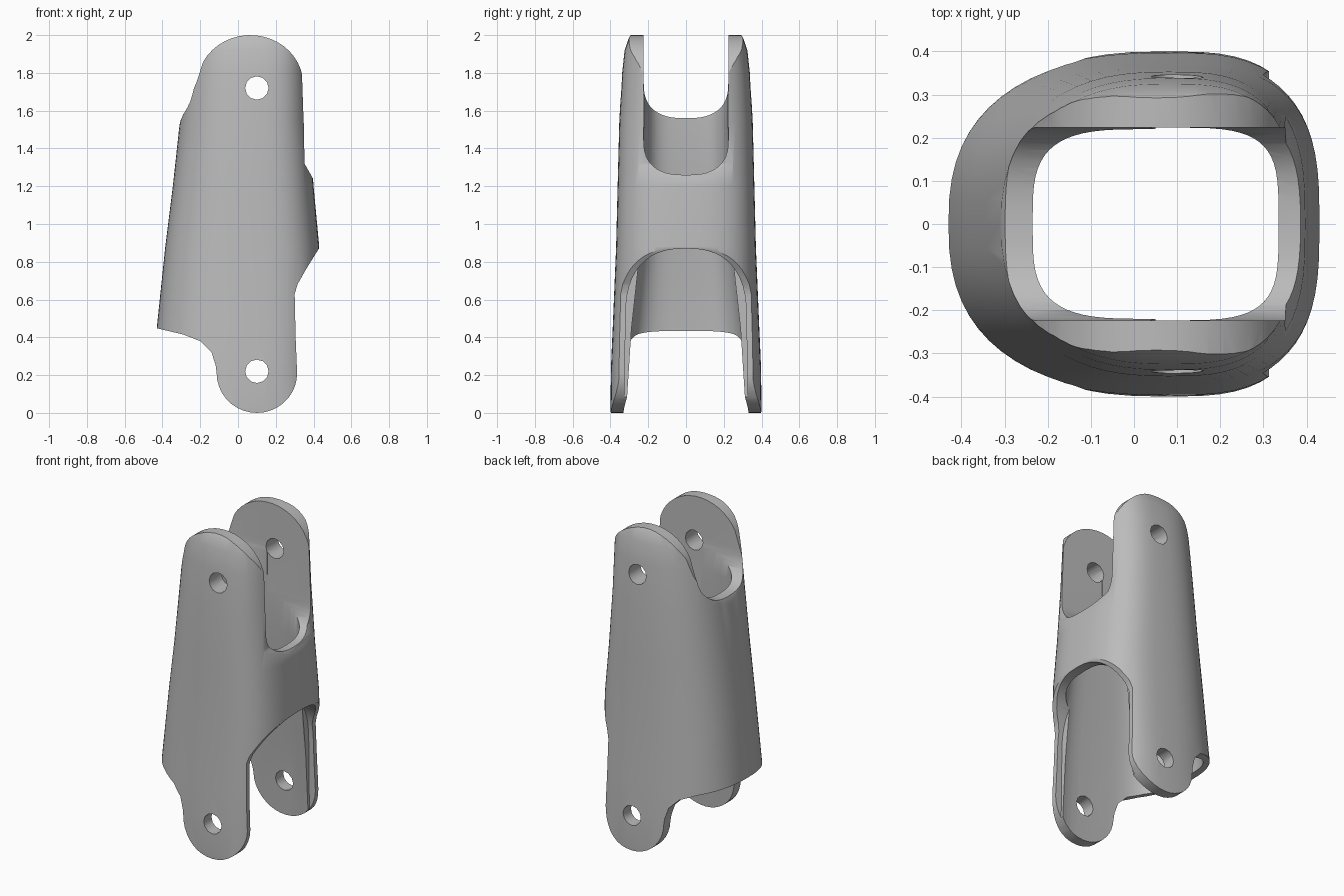
import bpy, bmesh
from math import sin, cos, pi
from mathutils import Vector

default = bpy.data.objects.get("Cube")
if default:
    bpy.data.objects.remove(default, do_unlink=True)

grey = bpy.data.materials.new("matte_grey")
grey.use_nodes = True
grey.diffuse_color = (0.5, 0.5, 0.5, 1)
grey.node_tree.nodes["Principled BSDF"].inputs["Base Color"].default_value = (0.5, 0.5, 0.5, 1)


def make_object(name, bm):
    bmesh.ops.recalc_face_normals(bm, faces=bm.faces)
    mesh = bpy.data.meshes.new(name)
    bm.to_mesh(mesh)
    bm.free()
    mesh.materials.append(grey)
    obj = bpy.data.objects.new(name, mesh)
    bpy.context.collection.objects.link(obj)
    return obj


def power(value, exponent):
    return abs(value) ** exponent * (1 if value >= 0 else -1)


def loft(name, sections, centre, n_left, n_right, count=64):
    """Rounded-box rings (z, x min, x max, half depth) bridged into a solid."""
    bm = bmesh.new()
    rings = []
    for z, x0, x1, depth in sections:
        ring = []
        for i in range(count):
            a = 2 * pi * i / count
            c, s = cos(a), sin(a)
            n = n_right if c > 0 else n_left
            reach = x1 - centre if c > 0 else centre - x0
            ring.append(bm.verts.new((centre + reach * power(c, 2 / n),
                                      depth * power(s, 2 / n), z)))
        rings.append(ring)
    for low, high in zip(rings, rings[1:]):
        for i in range(count):
            j = (i + 1) % count
            bm.faces.new((low[i], low[j], high[j], high[i]))
    bm.faces.new(rings[0][::-1])
    bm.faces.new(rings[-1])
    return make_object(name, bm)


def prism(name, points, start, offset):
    """Extrude a closed outline of 3D points."""
    bm = bmesh.new()
    face = bm.faces.new([bm.verts.new(Vector(p) + Vector(start)) for p in points])
    extruded = bmesh.ops.extrude_face_region(bm, geom=[face])["geom"]
    verts = [v for v in extruded if isinstance(v, bmesh.types.BMVert)]
    bmesh.ops.translate(bm, verts=verts, vec=offset)
    return make_object(name, bm)


def arc(cx, cz, rx, rz, a0, a1, steps=18, n=2):
    angles = [a0 + (a1 - a0) * i / steps for i in range(steps + 1)]
    return [(cx + rx * power(cos(a), 2 / n), cz + rz * power(sin(a), 2 / n))
            for a in angles]


def combine(target, tool, operation):
    mod = target.modifiers.new(operation, "BOOLEAN")
    mod.operation, mod.object, mod.solver = operation, tool, "EXACT"
    bpy.context.view_layer.objects.active = target
    bpy.ops.object.modifier_apply(modifier=mod.name)
    bpy.data.objects.remove(tool, do_unlink=True)


# Tapered outer shell
shell = loft("link_shell", [
    (-0.05, -0.45, 0.43, 0.395), (0.03, -0.45, 0.43, 0.4),
    (0.25, -0.44, 0.43, 0.397), (0.45, -0.43, 0.43, 0.388),
    (0.88, -0.385, 0.43, 0.37), (1.2, -0.345, 0.4, 0.362),
    (1.55, -0.307, 0.375, 0.353), (1.8, -0.285, 0.37, 0.338),
    (1.92, -0.28, 0.37, 0.325), (1.98, -0.28, 0.37, 0.305),
    (2.02, -0.28, 0.37, 0.28)], 0.08, 2.5, 3)

# Side outline with rounded top and bottom lugs
outline = arc(0.065, 1.74, 0.28, 0.26, 0, pi * 0.85)
outline += [(-0.22, 1.75), (-0.27, 1.63), (-0.307, 1.54), (-0.46, 0.46), (-0.43, 0.448)]
outline += [(-0.29, 0.415), (-0.2, 0.38), (-0.14, 0.32), (-0.118, 0.25)]
outline += arc(0.1, 0.21, 0.213, 0.21, pi, 2 * pi)
outline += [(0.305, 0.4), (0.3, 0.63), (0.315, 0.68), (0.36, 0.76), (0.435, 0.88),
            (0.42, 1.2), (0.352, 1.32)]
combine(shell, prism("side_outline", [(x, 0, z) for x, z in outline],
                     (0, -1, 0), (0, 2, 0)), "INTERSECT")

# Hollow passage
combine(shell, loft("passage", [
    (-0.1, -0.4, 0.4, 0.338), (0.45, -0.37, 0.38, 0.305),
    (0.85, -0.325, 0.37, 0.26), (1.2, -0.275, 0.335, 0.23),
    (1.55, -0.235, 0.335, 0.22), (2.1, -0.235, 0.335, 0.22)],
    0.05, 3.6, 4), "DIFFERENCE")

# U slots between the upper lugs, deeper on the +x side
for start, length, bottom in ((-1, 1.06, 1.56), (0.05, 0.95, 1.26)):
    slot = arc(0, bottom + 0.19, 0.224, 0.19, pi, 2 * pi, 24, 2.6)
    slot += [(0.224, 2.2), (-0.224, 2.2)]
    combine(shell, prism("upper_slot", [(0, y, z) for y, z in slot],
                         (start, 0, 0), (length, 0, 0)), "DIFFERENCE")

# Arch between the lower lugs on the +x side
arch = arc(0, 0.5, 0.32, 0.37, 0, pi, 24, 2.5) + [(-0.33, -0.2), (0.33, -0.2)]
combine(shell, prism("lower_arch", [(0, y, z) for y, z in arch],
                     (0.27, 0, 0), (1, 0, 0)), "DIFFERENCE")

# Pin holes through both pairs of lugs
for z in (1.72, 0.22):
    hole = arc(0.1, z, 0.062, 0.062, 0, 2 * pi * 11 / 12, 11)
    combine(shell, prism("pin_hole", [(x, 0, z) for x, z in hole],
                         (0, -1, 0), (0, 2, 0)), "DIFFERENCE")

bpy.ops.object.select_all(action="DESELECT")
shell.select_set(True)
bpy.context.view_layer.objects.active = shell
bpy.ops.object.shade_smooth_by_angle(angle=0.6)
